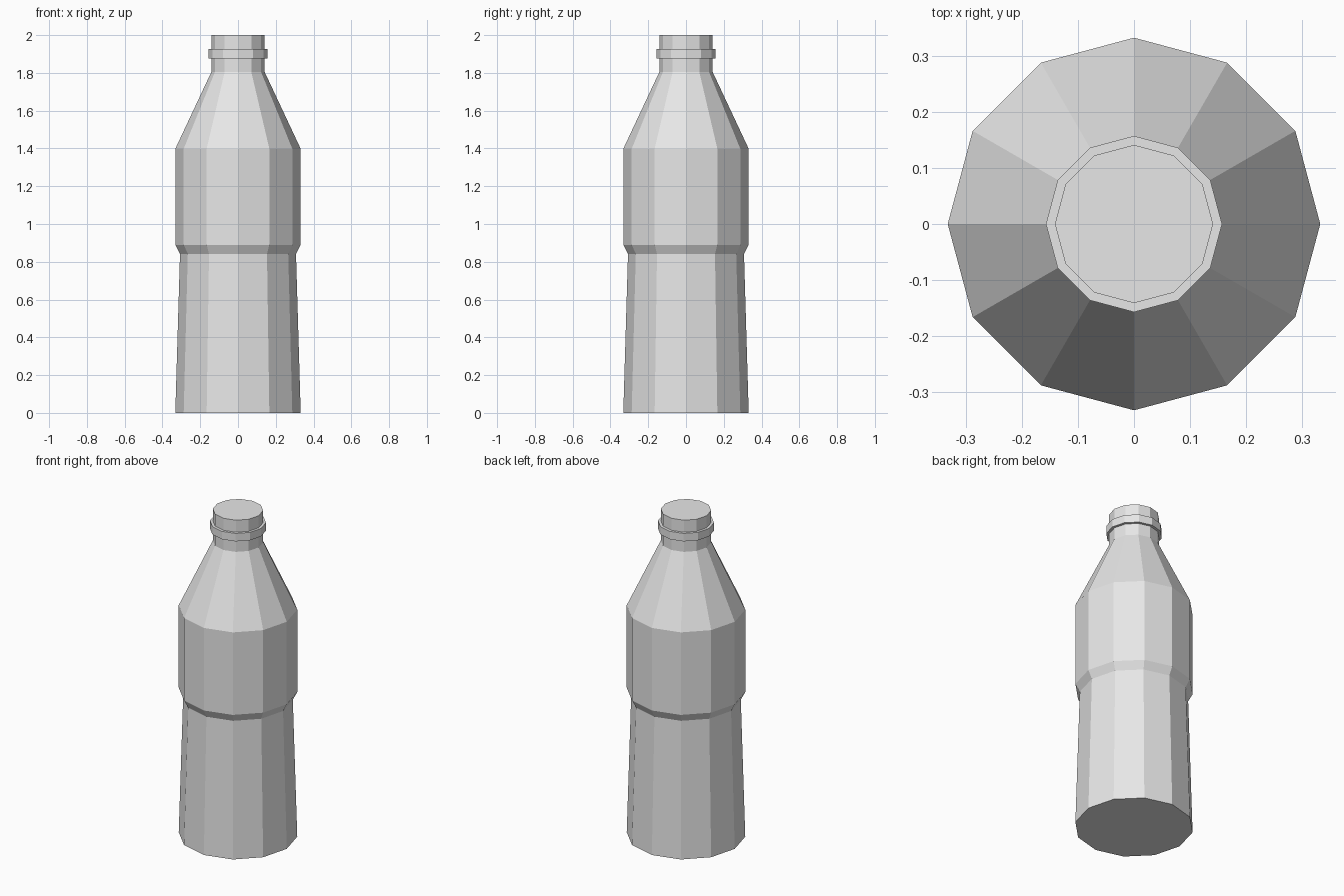
import bpy
import bmesh
from math import cos, sin, tau

cube = bpy.data.objects.get("Cube")
if cube:
    bpy.data.objects.remove(cube, do_unlink=True)

SIDES = 12

grey = bpy.data.materials.new("plain_grey")
grey.use_nodes = True
grey.diffuse_color = (0.8, 0.8, 0.8, 1)
grey.node_tree.nodes["Principled BSDF"].inputs["Base Color"].default_value = (0.8, 0.8, 0.8, 1)


def lathe(name, profile):
    """Closed, flat-faced solid turned from (radius, height) pairs."""
    bm = bmesh.new()
    rings = [[bm.verts.new((r * cos(tau * i / SIDES), r * sin(tau * i / SIDES), z))
              for i in range(SIDES)] for r, z in profile]
    for low, high in zip(rings, rings[1:]):
        for i in range(SIDES):
            j = (i + 1) % SIDES
            bm.faces.new((low[i], low[j], high[j], high[i]))
    bm.faces.new(rings[0][::-1])
    bm.faces.new(rings[-1])
    mesh = bpy.data.meshes.new(name)
    bm.to_mesh(mesh)
    bm.free()
    mesh.materials.append(grey)
    obj = bpy.data.objects.new(name, mesh)
    bpy.context.collection.objects.link(obj)
    return obj


# Tapered base, waist step, straight label band, sloping shoulder and neck
lathe("bottle_body", [(0.332, 0), (0.307, 0.842), (0.332, 0.89),
                      (0.332, 1.398), (0.141, 1.805), (0.141, 2.0)])

# Raised collar around the neck
lathe("neck_collar", [(0.157, 1.877), (0.157, 1.926)])
